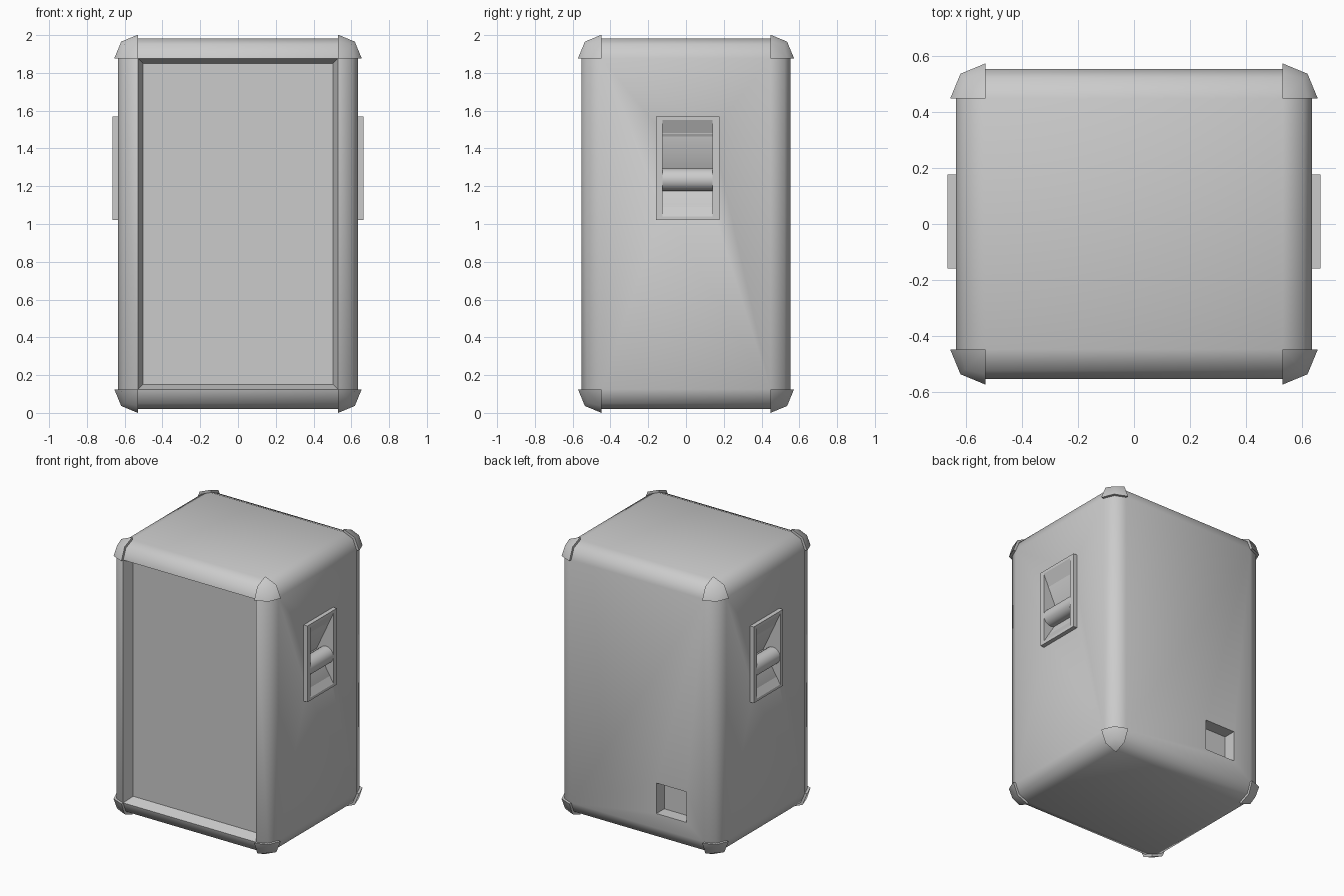
import bpy, bmesh, math
from mathutils import Vector, Matrix

if "Cube" in bpy.data.objects:
    bpy.data.objects.remove(bpy.data.objects["Cube"])

HX, HY, Z0, Z1, R = 0.635, 0.552, 0.02, 1.982, 0.105   # cabinet size and edge radius


def finish(name, bm, angle=None):
    bmesh.ops.recalc_face_normals(bm, faces=bm.faces[:])
    me = bpy.data.meshes.new(name)
    bm.to_mesh(me)
    bm.free()
    ob = bpy.data.objects.new(name, me)
    bpy.context.collection.objects.link(ob)
    if angle:
        smooth(ob, angle)
    return ob


def activate(ob):
    bpy.ops.object.select_all(action='DESELECT')
    ob.select_set(True)
    bpy.context.view_layer.objects.active = ob


def smooth(ob, angle):
    activate(ob)
    bpy.ops.object.shade_smooth_by_angle(angle=math.radians(angle))


def box_bm(lo, hi):
    bm = bmesh.new()
    lo, hi = Vector(lo), Vector(hi)
    bmesh.ops.create_cube(bm, size=1)
    for v in bm.verts:
        v.co = Vector([(lo[i] + hi[i]) / 2 + v.co[i] * (hi[i] - lo[i]) for i in range(3)])
    return bm


def cut(ob, cutter):
    activate(ob)
    mod = ob.modifiers.new("cut", 'BOOLEAN')
    mod.object = cutter
    mod.solver = 'EXACT'
    bpy.ops.object.modifier_apply(modifier=mod.name)


# Cabinet: bevelled box with the front baffle sunk behind a sloped frame
bm = box_bm((-HX, -HY, Z0), (HX, HY, Z1))
bmesh.ops.bevel(bm, geom=bm.edges[:], offset=R, segments=2, profile=0.5, affect='EDGES')
bm.normal_update()
front = min(bm.faces, key=lambda f: f.calc_center_median().y)
bmesh.ops.inset_region(bm, faces=[front], thickness=0.037, depth=0)
bmesh.ops.translate(bm, verts=front.verts[:], vec=(0, 0.075, 0))
cabinet = finish("cabinet", bm)

# Socket recess low on the back
socket = finish("socket_cutter", box_bm((-0.39, HY - 0.09, 0.23), (-0.15, HY + 0.1, 0.45)))
cut(cabinet, socket)
bpy.data.objects.remove(socket)

# Side handles: plate, V-shaped hand pocket and grip bar
for s, side in ((1, "right"), (-1, "left")):
    bm = bmesh.new()
    profile = [(0.72, 1.55), (0.665, 1.55), (0.53, 1.26), (0.665, 1.04), (0.72, 1.04)]
    f = bm.faces.new([bm.verts.new((s * x, -0.125, z)) for x, z in profile])
    ext = bmesh.ops.extrude_face_region(bm, geom=[f])
    bmesh.ops.translate(bm, vec=(0, 0.265, 0),
                        verts=[g for g in ext['geom'] if isinstance(g, bmesh.types.BMVert)])
    pocket = finish("pocket_cutter", bm)

    plate = finish(side + "_handle_plate",
                   box_bm((min(s * 0.625, s * 0.665), -0.158, 1.02),
                          (max(s * 0.625, s * 0.665), 0.177, 1.57)))
    cut(plate, pocket)
    cut(cabinet, pocket)
    bpy.data.objects.remove(pocket)

    bm = bmesh.new()
    bmesh.ops.create_cone(bm, cap_ends=True, segments=16, radius1=0.06, radius2=0.06, depth=0.265,
                          matrix=Matrix.Translation((s * 0.605, 0.0075, 1.235))
                          @ Matrix.Rotation(math.pi / 2, 4, 'X'))
    finish(side + "_handle_grip", bm, 40)

smooth(cabinet, 50)

# Corner protectors: sphere octants made from a cube with its corners pushed to a sphere
for sx in (-1, 1):
    for sy in (-1, 1):
        for sz in (-1, 1):
            centre = Vector((sx * (HX - R), sy * (HY - R), (Z1 - R) if sz > 0 else (Z0 + R)))
            bm = box_bm((0, 0, 0), (1, 1, 1))
            for v in bm.verts:
                d = v.co.normalized() * 0.125
                v.co = centre + Vector((sx * d.x, sy * d.y, sz * d.z))
            finish("corner_protector", bm, 50)
